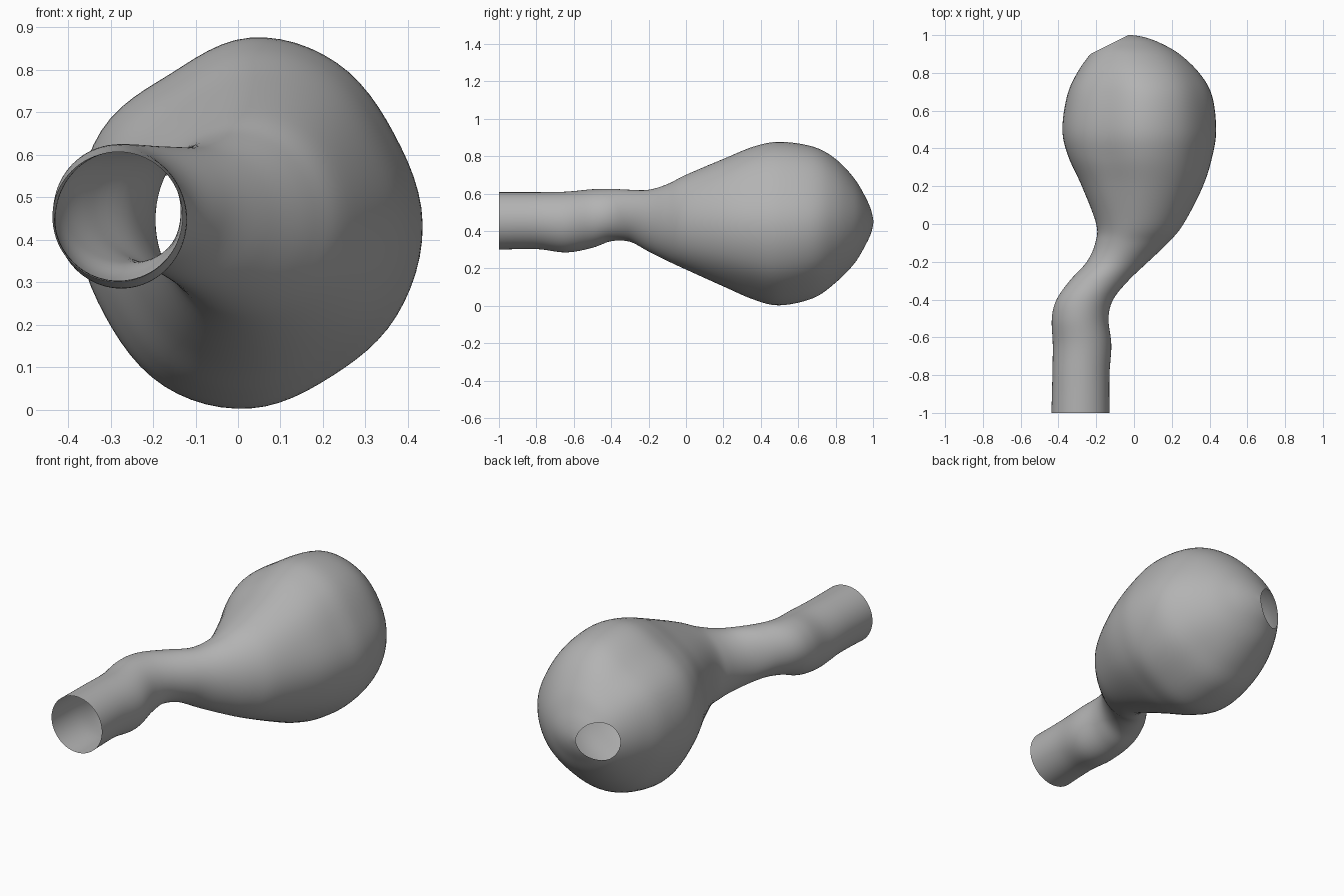
import bpy
import bmesh
import math
from mathutils import Vector

if "Cube" in bpy.data.objects:
    bpy.data.objects.remove(bpy.data.objects["Cube"], do_unlink=True)

SIDES = 72
STEPS = 6

# Cross-sections along the vessel: y, left, right, bottom, top
sections = [
    (-1.0, -.437, -.13, .30, .607),
    (-.8, -.432, -.13, .303, .607),
    (-.64, -.43, -.12, .285, .61),
    (-.5, -.435, -.135, .31, .623),
    (-.4, -.41, -.11, .345, .625),
    (-.3, -.34, -.03, .342, .62),
    (-.2, -.25, .075, .29, .62),
    (-.1, -.205, .18, .24, .65),
    (0, -.2, .262, .193, .70),
    (.2, -.275, .365, .1, .785),
    (.36, -.347, .415, .028, .85),
    (.5, -.377, .435, -.004, .876),
    (.68, -.352, .413, .035, .85),
    (.8, -.3, .345, .12, .785),
    (.9, -.23, .24, .225, .68),
    (.96, -.165, .135, .325, .58),
    (.99, -.11, .05, .39, .51),
    (1.003, -.035, -.035, .45, .45),
]

# Lumpiness of the sac: radius factor every 30 degrees, from the +x side
lumps = [1, .965, 1, 1, .93, 1, 1.005, .975, 1, .985, .94, .98]


def blend(a, b, c, d, t):
    """Catmull-Rom interpolation from b to c."""
    return .5 * (2 * b + (c - a) * t + (2 * a - 5 * b + 4 * c - d) * t ** 2
                 + (3 * b - a - 3 * c + d) * t ** 3)


def smooth_sections(rows):
    rows = [Vector(r) for r in rows]
    pts = [rows[0]] + rows + [rows[-1]]
    return [blend(*quad, i / STEPS)
            for quad in zip(pts, pts[1:], pts[2:], pts[3:]) for i in range(STEPS)]


def lump(fraction):
    """Radius factor at a fraction of a full turn."""
    n = len(lumps)
    i = int(fraction * n)
    return blend(*(lumps[(i + k) % n] for k in (-1, 0, 1, 2)), fraction * n - i)


def add_ring(bm, row):
    """Elliptical ring, lumpy where the sac is wide."""
    y, left, right, low, high = row
    rx, rz = (right - left) / 2, (high - low) / 2
    weight = max(0, min(1, (rx - .2) / .18))
    ring = []
    for i in range(SIDES):
        a = math.tau * i / SIDES
        k = 1 + weight * (lump(i / SIDES) - 1)
        ring.append(bm.verts.new(((left + right) / 2 + rx * k * math.cos(a), y,
                                  (low + high) / 2 + rz * k * math.sin(a))))
    return ring


# Open vessel wall swelling into the sac
bm = bmesh.new()
rings = [add_ring(bm, row) for row in smooth_sections(sections)]
for r0, r1 in zip(rings, rings[1:]):
    for i in range(SIDES):
        j = (i + 1) % SIDES
        bm.faces.new((r0[i], r0[j], r1[j], r1[i]))
bm.faces.new(rings[-1])

# Flat oblique opening at the far end
bmesh.ops.bisect_plane(bm, geom=bm.verts[:] + bm.edges[:] + bm.faces[:],
                       plane_co=(-.13, .95, .46), plane_no=(-.447, .894, 0),
                       clear_outer=True)
bmesh.ops.recalc_face_normals(bm, faces=bm.faces)

mesh = bpy.data.meshes.new("vessel_wall")
bm.to_mesh(mesh)
bm.free()
vessel = bpy.data.objects.new("vessel_wall", mesh)
bpy.context.collection.objects.link(vessel)

# Plain grey wall
grey = bpy.data.materials.new("light grey")
grey.use_nodes = True
colour = (.45, .45, .45, 1)
grey.diffuse_color = colour
grey.node_tree.nodes["Principled BSDF"].inputs["Base Color"].default_value = colour
mesh.materials.append(grey)

bpy.context.view_layer.objects.active = vessel
vessel.select_set(True)
bpy.ops.object.shade_smooth_by_angle(angle=math.radians(40))
